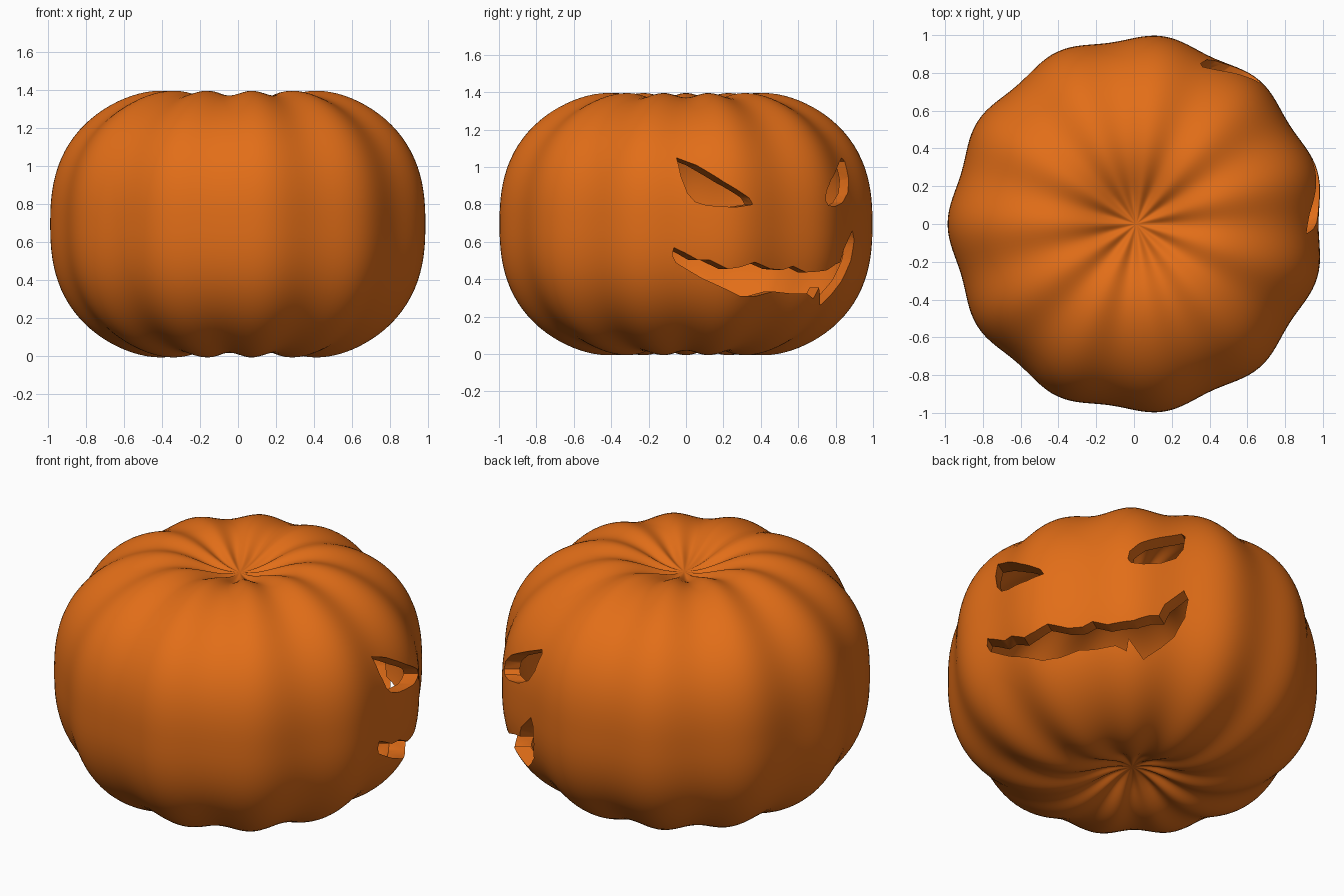
import bpy, bmesh, math
from mathutils import Vector

if "Cube" in bpy.data.objects:
    bpy.data.objects.remove(bpy.data.objects["Cube"])

LOBES, SEGS, RINGS = 11, 176, 72
FACE_AZ = math.radians(33)      # direction the carved face looks
WALL = 0.08
SHIFT = 0.012                   # odd lobe count: recentre the bounding box

mat = bpy.data.materials.new("pumpkin_orange")
mat.diffuse_color = (0.76, 0.155, 0.009, 1)
mat.use_nodes = True
mat.node_tree.nodes["Principled BSDF"].inputs["Base Color"].default_value = mat.diffuse_color


def shell_point(lat, az, inset):
    """Ribbed, flattened superellipse with dimpled poles."""
    n, b = 2.5, 0.757
    c, s = math.cos(lat), math.sin(lat)
    rho = (abs(c) ** n + abs(s / b) ** n) ** (-1 / n)
    r0 = rho * c
    t = min(1, r0 / 0.2)
    fade = t * t * (3 - 2 * t)
    k = 1.004 - 0.017 * fade * (1 + math.cos(LOBES * az))
    r, z = r0 * k, rho * s * k
    z -= math.copysign(0.165 * math.exp(-(r0 / 0.3) ** 2), s)
    f = (rho - inset) / rho
    return Vector((r * f * math.cos(az) * 0.995 + SHIFT, r * f * math.sin(az), z * f + 0.695))


def add_shell(bm, inset, flip):
    rings = []
    for i in range(1, RINGS):
        lat = -math.pi / 2 + math.pi * i / RINGS
        rings.append([bm.verts.new(shell_point(lat, 2 * math.pi * j / SEGS, inset))
                      for j in range(SEGS)])
    south = bm.verts.new(shell_point(-math.pi / 2, 0, inset))
    north = bm.verts.new(shell_point(math.pi / 2, 0, inset))

    def face(vs):
        bm.faces.new(vs[::-1] if flip else vs)
    for j in range(SEGS):
        k = (j + 1) % SEGS
        face([south, rings[0][k], rings[0][j]])
        face([north, rings[-1][j], rings[-1][k]])
        for a, b in zip(rings, rings[1:]):
            face([a[j], a[k], b[k], b[j]])


def make_object(name, bm):
    me = bpy.data.meshes.new(name)
    bm.to_mesh(me)
    bm.free()
    me.materials.append(mat)
    ob = bpy.data.objects.new(name, me)
    bpy.context.collection.objects.link(ob)
    return ob


# Hollow pumpkin body
bm = bmesh.new()
add_shell(bm, 0, False)
add_shell(bm, WALL, True)
pumpkin = make_object("pumpkin", bm)

# Face outlines in (across, height)
left_eye = [(-.54, 1.05), (-.54, .95), (-.52, .86), (-.49, .815), (-.44, .795),
            (-.31, .785), (-.21, .80), (-.23, .835), (-.355, .92), (-.46, 1.01)]
right_eye = [(.262, .82), (.27, .87), (.32, .93), (.42, 1.0), (.50, 1.05), (.52, 1.03),
             (.52, .93), (.49, .86), (.42, .81), (.34, .79), (.28, .795)]
mouth = [(-.585, .57), (-.53, .54), (-.47, .502), (-.42, .502), (-.335, .455),
         (-.27, .465), (-.19, .492), (-.08, .455), (0, .45), (.06, .47), (.144, .437),
         (.20, .44), (.283, .447), (.36, .48), (.41, .49), (.44, .56), (.53, .66),
         (.55, .61), (.53, .50), (.47, .39), (.40, .325), (.31, .26), (.25, .355),
         (.23, .295), (.176, .325), (.07, .325), (-.034, .335), (-.14, .31),
         (-.24, .31), (-.34, .355), (-.44, .405), (-.57, .49), (-.59, .53)]
out = Vector((math.cos(FACE_AZ), math.sin(FACE_AZ), 0))
side = Vector((-math.sin(FACE_AZ), math.cos(FACE_AZ), 0))

# Cutter prisms pushed through the front wall only
bm = bmesh.new()
for outline in (left_eye, right_eye, mouth):
    f = bm.faces.new([bm.verts.new(side * u + out * 0.3 + Vector((0, 0, z)))
                      for u, z in outline])
    res = bmesh.ops.extrude_face_region(bm, geom=[f])
    bmesh.ops.translate(bm, vec=out * 1.2,
                        verts=[v for v in res["geom"] if isinstance(v, bmesh.types.BMVert)])
bmesh.ops.recalc_face_normals(bm, faces=bm.faces)
cutter = make_object("face_cutter", bm)
cutter.hide_render = True

# Carve the eyes and mouth
mod = pumpkin.modifiers.new("carve", 'BOOLEAN')
mod.operation, mod.solver, mod.object = 'DIFFERENCE', 'EXACT', cutter
bpy.context.view_layer.objects.active = pumpkin
pumpkin.select_set(True)
bpy.ops.object.modifier_apply(modifier=mod.name)
bpy.data.objects.remove(cutter)
bpy.ops.object.shade_smooth_by_angle(angle=math.radians(35))
